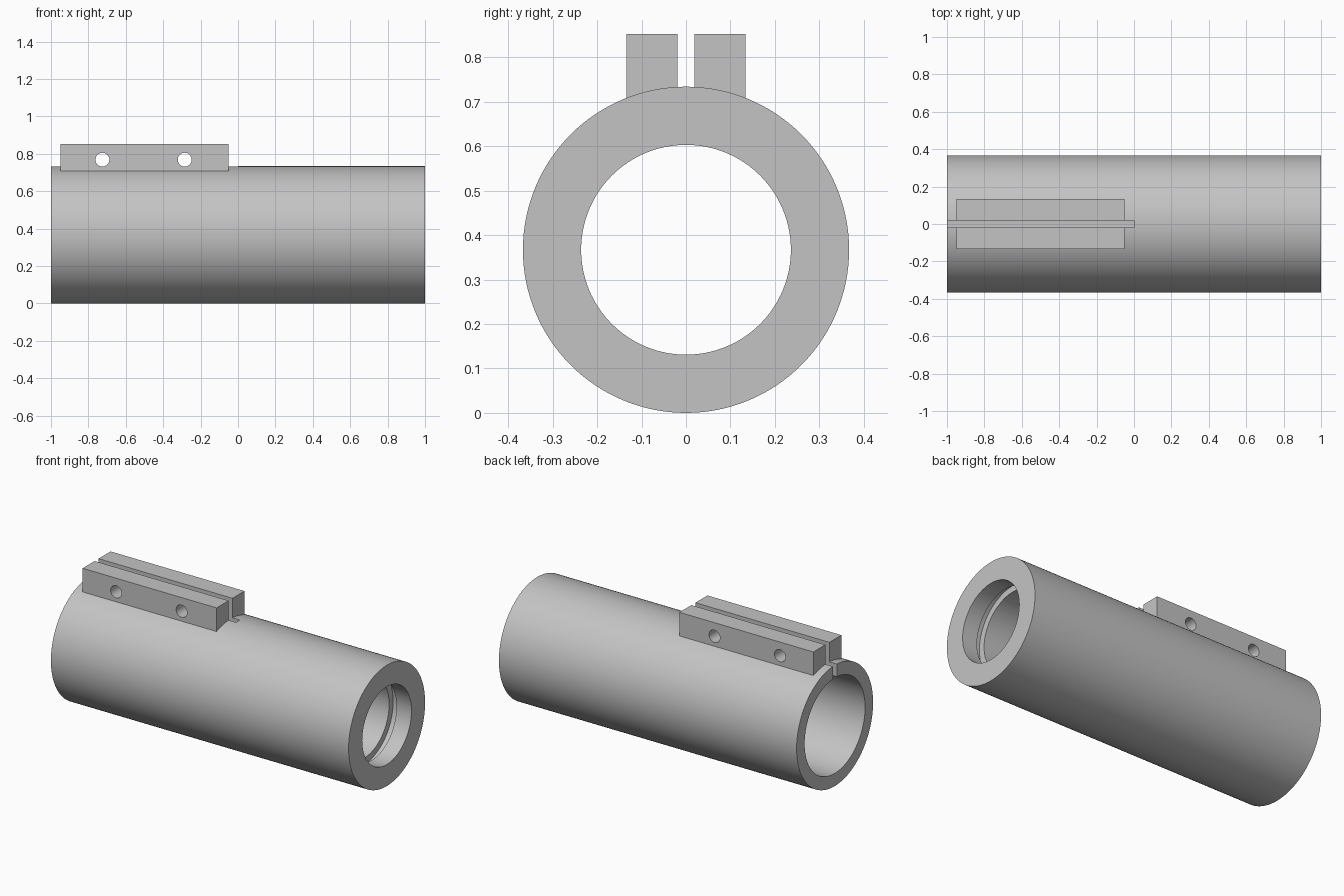
import bpy, bmesh, math
from mathutils import Matrix, Vector

cube = bpy.data.objects.get("Cube")
if cube:
    bpy.data.objects.remove(cube, do_unlink=True)

RADIUS = 0.367
BORE = 0.236
SOCKET = 0.29
GAP = 0.019

steel = bpy.data.materials.new("plain grey metal")
steel.use_nodes = True
grey = (0.55, 0.55, 0.55, 1)
steel.diffuse_color = grey
steel.node_tree.nodes["Principled BSDF"].inputs["Base Color"].default_value = grey


def make_object(name, bm):
    bmesh.ops.recalc_face_normals(bm, faces=bm.faces)
    mesh = bpy.data.meshes.new(name)
    bm.to_mesh(mesh)
    bm.free()
    mesh.materials.append(steel)
    obj = bpy.data.objects.new(name, mesh)
    bpy.context.collection.objects.link(obj)
    return obj


def box(name, low, high):
    low, high = Vector(low), Vector(high)
    bm = bmesh.new()
    bmesh.ops.create_cube(bm, size=1, matrix=Matrix.Translation((low + high) / 2)
                          @ Matrix.Diagonal((*(high - low), 1)))
    return make_object(name, bm)


def lathe(name, profile, steps=128):
    # closed (x, radius) profile swept around the tube axis
    bm = bmesh.new()
    rings = []
    for i in range(steps):
        a = math.tau * i / steps
        rings.append([bm.verts.new((x, r * math.sin(a), RADIUS + r * math.cos(a)))
                      for x, r in profile])
    n = len(profile)
    for i in range(steps):
        here, there = rings[i], rings[(i + 1) % steps]
        for j in range(n):
            k = (j + 1) % n
            bm.faces.new((here[j], here[k], there[k], there[j]))
    return make_object(name, bm)


def cut(obj, cutter):
    mod = obj.modifiers.new("cut", "BOOLEAN")
    mod.operation = "DIFFERENCE"
    mod.solver = "EXACT"
    mod.object = cutter
    bpy.context.view_layer.objects.active = obj
    bpy.ops.object.modifier_apply(modifier=mod.name)


def smooth(obj):
    bpy.ops.object.select_all(action="DESELECT")
    obj.select_set(True)
    bpy.context.view_layer.objects.active = obj
    bpy.ops.object.shade_smooth_by_angle(angle=math.radians(30))


# Tube: wide socket on one end, narrow bore with a ring groove on the other
tube = lathe("tube", [(-1, RADIUS), (1, RADIUS), (1, BORE), (0.9, BORE), (0.9, 0.275),
                      (0.85, 0.275), (0.85, BORE), (0, BORE), (0, SOCKET), (-1, SOCKET)])

# Clamping slot through the top wall
slot = box("slot_cutter", (-1.1, -GAP, RADIUS), (0, GAP, 0.9))
cut(tube, slot)
bpy.data.objects.remove(slot, do_unlink=True)
smooth(tube)

# Pair of clamp blocks with two cross holes
for name, side in (("front_clamp_block", -1), ("back_clamp_block", 1)):
    ys = sorted((side * GAP, side * 0.134))
    block = box(name, (-0.95, ys[0], 0.69), (-0.05, ys[1], 0.852))
    for x in (-0.725, -0.285):
        bm = bmesh.new()
        bmesh.ops.create_cone(bm, cap_ends=True, segments=48, radius1=0.037, radius2=0.037,
                              depth=0.6, matrix=Matrix.Translation((x, 0, 0.769))
                              @ Matrix.Rotation(math.pi / 2, 4, "X"))
        drill = make_object("hole_cutter", bm)
        cut(block, drill)
        bpy.data.objects.remove(drill, do_unlink=True)
    smooth(block)
